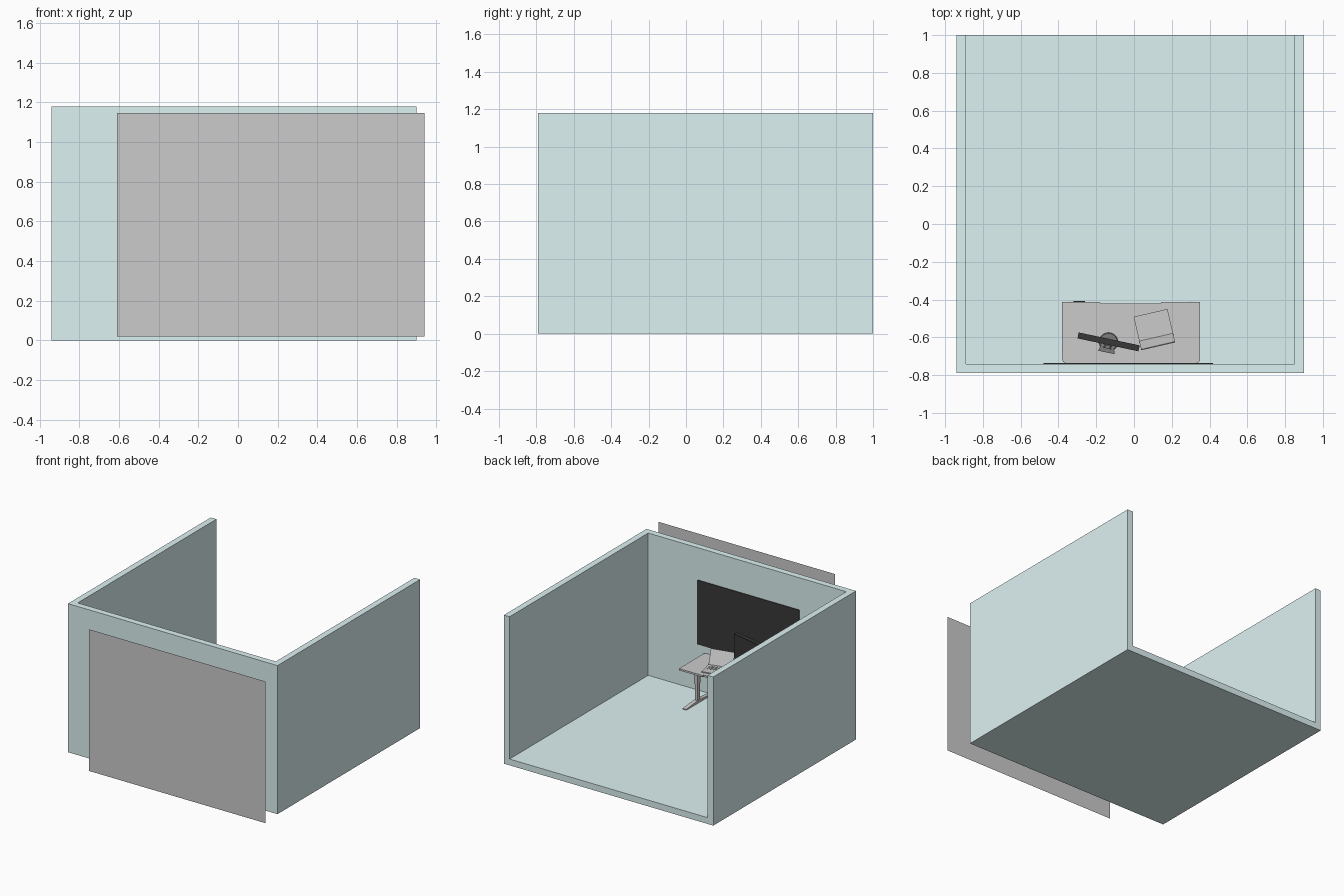
import bpy, bmesh
from math import radians, cos, sin, pi
from mathutils import Matrix, Vector

if "Cube" in bpy.data.objects:
    bpy.data.objects.remove(bpy.data.objects["Cube"])


def material(name, r, g, b):
    m = bpy.data.materials.new(name)
    m.diffuse_color = (r, g, b, 1)
    m.use_nodes = True
    m.node_tree.nodes["Principled BSDF"].inputs["Base Color"].default_value = m.diffuse_color
    return m


TEAL = material("teal_paint", 0.73, 0.89, 0.90)
BLACK = material("black_plastic", 0.04, 0.04, 0.04)
DARK = material("dark_metal", 0.2, 0.2, 0.2)


def finish(name, bm, mat=None, frame=Matrix()):
    bmesh.ops.recalc_face_normals(bm, faces=bm.faces)
    me = bpy.data.meshes.new(name)
    bm.to_mesh(me)
    bm.free()
    ob = bpy.data.objects.new(name, me)
    bpy.context.collection.objects.link(ob)
    ob.matrix_world = frame
    if mat:
        me.materials.append(mat)
    return ob


def add_box(bm, lo, hi):
    lo, hi = Vector(lo), Vector(hi)
    m = Matrix.Translation((lo + hi) / 2) @ Matrix.Diagonal((*(hi - lo), 1))
    return bmesh.ops.create_cube(bm, size=1, matrix=m)["verts"]


def box(name, lo, hi, mat=None, frame=Matrix()):
    bm = bmesh.new()
    add_box(bm, lo, hi)
    return finish(name, bm, mat, frame)


def prism(name, pts, offset, mat=None, frame=Matrix()):
    """Extrude a closed outline of 3D points along an offset."""
    bm = bmesh.new()
    f = bm.faces.new([bm.verts.new(p) for p in pts])
    ext = bmesh.ops.extrude_face_region(bm, geom=[f])["geom"]
    bmesh.ops.translate(bm, vec=offset, verts=[v for v in ext if isinstance(v, bmesh.types.BMVert)])
    if not any(g.is_valid and g is f for g in bm.faces):
        bmesh.ops.holes_fill(bm, edges=bm.edges)
    return finish(name, bm, mat, frame)


# Room: floor and three walls as one shell, open at the top and at +y
bm = bmesh.new()
add_box(bm, (-0.94, -0.79, 0), (0.90, 1.0, 1.18))
bm.normal_update()
bmesh.ops.delete(bm, geom=[f for f in bm.faces if f.normal.z > 0.9 or f.normal.y > 0.9], context='FACES_ONLY')
me = bpy.data.meshes.new("room")
bm.to_mesh(me)
bm.free()
room = bpy.data.objects.new("room", me)
bpy.context.collection.objects.link(room)
me.materials.append(TEAL)
shell = room.modifiers.new("thickness", 'SOLIDIFY')
shell.thickness, shell.offset, shell.use_even_offset = 0.05, -1, True

# Flat grey panel standing in front of the room
bm = bmesh.new()
bm.faces.new([bm.verts.new((x, -1.0, z)) for x, z in ((-0.61, 0.02), (0.94, 0.02), (0.94, 1.145), (-0.61, 1.145))])
finish("outer_panel", bm)

# Black wall screen
box("wall_screen", (-0.48, -0.742, 0.414), (0.417, -0.735, 0.925), BLACK)

# Desk top: rounded corners at the wall, shallow recess along the user's edge
R, TOP = 0.018, 0.363
outline = [(0.35, -0.412), (0.145, -0.412), (0.14, -0.422), (-0.175, -0.422), (-0.18, -0.412), (-0.38, -0.412)]
for cx, start in ((-0.38 + R, pi), (0.35 - R, 1.5 * pi)):
    for i in range(5):
        a = start + i * pi / 8
        outline.append((cx + R * cos(a), -0.735 + R + R * sin(a)))
prism("desk_top", [(x, y, TOP - 0.014) for x, y in outline], (0, 0, 0.014))

# Desk frame: T legs with telescoping columns, top brackets and rails
for side, x in (("left", -0.33), ("right", 0.30)):
    foot = [(-0.73, 0.05), (-0.41, 0.05), (-0.41, 0.057), (-0.535, 0.07), (-0.605, 0.07), (-0.73, 0.057)]
    prism(f"desk_foot_{side}", [(x - 0.016, y, z) for y, z in foot], (0.032, 0, 0))
    box(f"column_lower_{side}", (x - 0.011, -0.586, 0.065), (x + 0.011, -0.554, 0.21))
    box(f"column_upper_{side}", (x - 0.014, -0.59, 0.20), (x + 0.014, -0.55, 0.349))
    box(f"top_bracket_{side}", (x - 0.014, -0.70, 0.337), (x + 0.014, -0.44, 0.35))
for i, y in enumerate((-0.60, -0.54)):
    box(f"desk_rail_{i + 1}", (-0.33, y - 0.01, 0.33), (0.30, y + 0.01, 0.348))
box("height_control", (-0.32, -0.44, 0.337), (-0.26, -0.407, 0.35), BLACK)

# Monitor: body with recessed display, rear neck and oval base
MON = Matrix.Translation((-0.135, -0.625, TOP)) @ Matrix.Rotation(radians(-12), 4, 'Z')
bm = bmesh.new()
add_box(bm, (-0.165, -0.015, 0.08), (0.165, 0.017, 0.275))
bm.normal_update()
front = [f for f in bm.faces if f.normal.y > 0.9]
bmesh.ops.inset_region(bm, faces=front, thickness=0.007, depth=-0.003)
finish("monitor_screen", bm, BLACK, MON)
prism("monitor_neck", [(-0.02, -0.017, 0.006), (0.02, -0.017, 0.006), (0.014, -0.017, 0.18), (-0.014, -0.017, 0.18)],
      (0, -0.018, 0), DARK, MON)
prism("monitor_base_rear", [(-0.03, -0.01, 0), (0.03, -0.01, 0), (0.045, -0.056, 0), (-0.045, -0.056, 0)],
      (0, 0, 0.008), DARK, MON)
bm = bmesh.new()
bmesh.ops.create_cone(bm, cap_ends=True, segments=32, radius1=0.05, radius2=0.046, depth=0.008,
                      matrix=Matrix.Translation((0, 0, 0.004)))
finish("monitor_base", bm, DARK, MON)

# Laptop: base with keys and touch pad, lid leaning back from the hinge
LAP = Matrix.Translation((0.1025, -0.535, TOP)) @ Matrix.Rotation(radians(13), 4, 'Z')
box("laptop_base", (-0.092, -0.066, 0), (0.092, 0.066, 0.008), None, LAP)
bm = bmesh.new()
for row in range(5):
    for col in range(13):
        x, y = -0.078 + col * 0.012, -0.05 + row * 0.012
        add_box(bm, (x, y, 0.007), (x + 0.0095, y + 0.0095, 0.0095))
finish("laptop_keys", bm, None, LAP)
box("laptop_touchpad", (-0.025, 0.022, 0.007), (0.025, 0.058, 0.0086), None, LAP)
LID = LAP @ Matrix.Translation((0, -0.066, 0.004)) @ Matrix.Rotation(radians(22), 4, 'X')
bm = bmesh.new()
add_box(bm, (-0.092, -0.005, 0), (0.092, 0, 0.12))
bm.normal_update()
bmesh.ops.inset_region(bm, faces=[f for f in bm.faces if f.normal.y > 0.9], thickness=0.005, depth=-0.001)
finish("laptop_lid", bm, None, LID)
